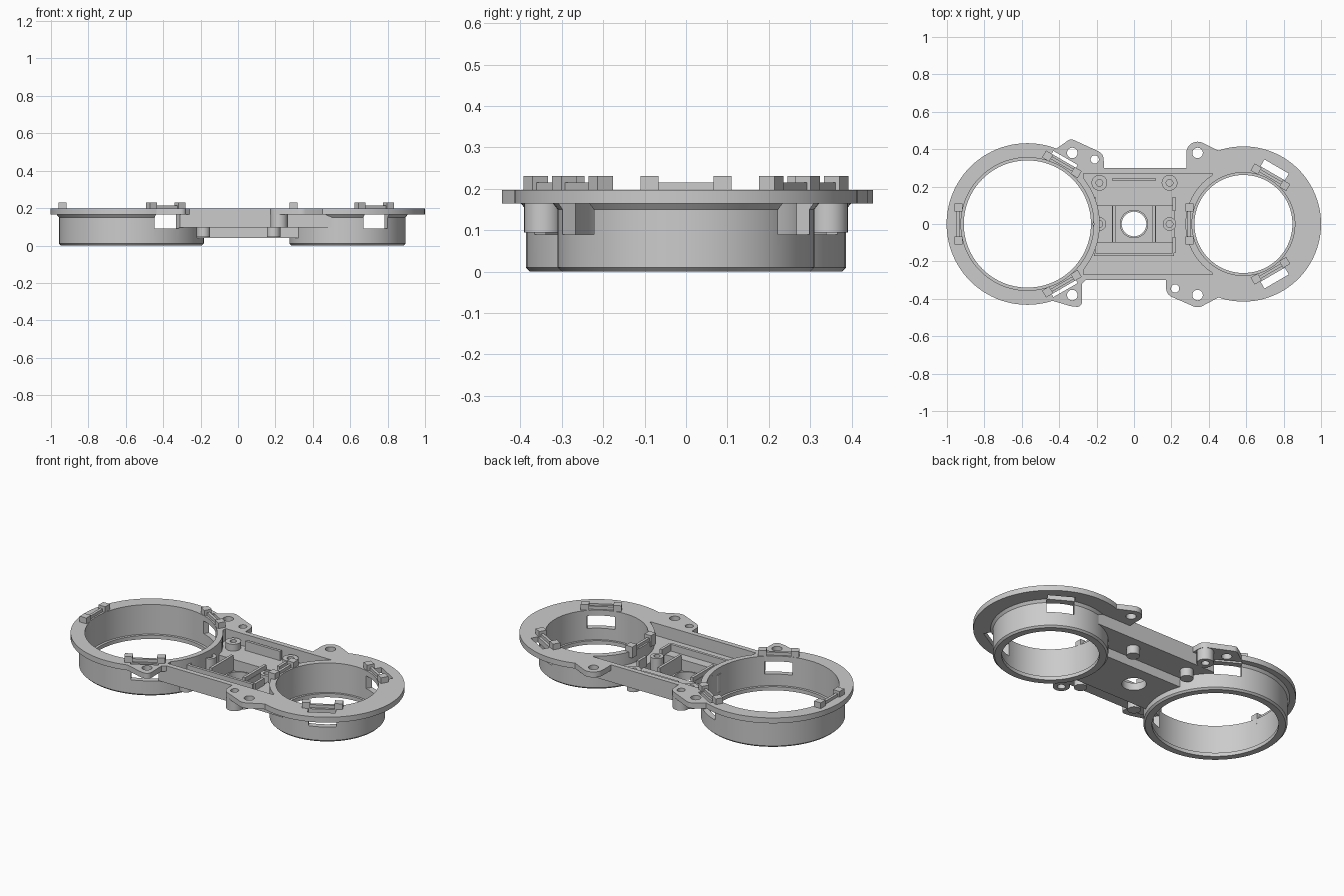
import bpy, bmesh, math
from mathutils import Matrix, Vector

if "Cube" in bpy.data.objects:
    bpy.data.objects.remove(bpy.data.objects["Cube"])

TOP, FL = 0.197, 0.165          # flange top and underside heights
# centre x, flange radius, wall outer, wall inner, bottom lip radius, slot outer radius
RINGS = {"left": (-0.57, 0.432, 0.387, 0.355, 0.34, 0.408),
         "right": (0.585, 0.415, 0.31, 0.275, 0.262, 0.355)}
CLIPS = (60, -60, 180)


def finish(bm, name):
    bmesh.ops.recalc_face_normals(bm, faces=bm.faces)
    me = bpy.data.meshes.new(name)
    bm.to_mesh(me)
    bm.free()
    ob = bpy.data.objects.new(name, me)
    bpy.context.collection.objects.link(ob)
    return ob


def box(name, x0, x1, y0, y1, z0, z1, origin=0.0, angle=0.0):
    """Box given by limits, optionally turned about z and shifted along x."""
    bm = bmesh.new()
    bmesh.ops.create_cube(bm, size=1)
    for v in bm.verts:
        p = Vector(((x0 + x1) / 2 + v.co.x * (x1 - x0),
                    (y0 + y1) / 2 + v.co.y * (y1 - y0),
                    (z0 + z1) / 2 + v.co.z * (z1 - z0)))
        v.co = Matrix.Rotation(math.radians(angle), 3, 'Z') @ p + Vector((origin, 0, 0))
    return finish(bm, name)


def lathe(name, cx, cy, prof, seg=96):
    """Closed (radius, z) profile turned about a vertical axis."""
    bm = bmesh.new()
    rows = []
    for i in range(seg):
        a = math.tau * i / seg
        rows.append([bm.verts.new((cx + r * math.cos(a), cy + r * math.sin(a), z)) for r, z in prof])
    n = len(prof)
    for i in range(seg):
        a, b = rows[i], rows[(i + 1) % seg]
        for j in range(n):
            k = (j + 1) % n
            bm.faces.new((a[j], b[j], b[k], a[k]))
    return finish(bm, name)


def tube(name, cx, cy, ro, ri, z0, z1, seg=32):
    return lathe(name, cx, cy, [(ri, z0), (ro, z0), (ro, z1), (ri, z1)], seg)


def hull(name, circles, z0, z1, seg=32):
    """Plate whose outline wraps around (x, y, radius) circles."""
    bm = bmesh.new()
    for x, y, r in circles:
        for i in range(seg):
            a = math.tau * i / seg
            for z in (z0, z1):
                bm.verts.new((x + r * math.cos(a), y + r * math.sin(a), z))
    res = bmesh.ops.convex_hull(bm, input=bm.verts)
    bmesh.ops.delete(bm, geom=[v for v in bm.verts if not v.link_faces], context='VERTS')
    bmesh.ops.dissolve_limit(bm, angle_limit=0.01, verts=bm.verts, edges=bm.edges)
    return finish(bm, name)


def boolean(target, other, op):
    m = target.modifiers.new("cut", 'BOOLEAN')
    m.operation, m.object, m.solver = op, other, 'EXACT'
    bpy.context.view_layer.objects.active = target
    bpy.ops.object.modifier_apply(modifier=m.name)
    bpy.data.objects.remove(other)


def add(ob):
    boolean(frame, ob, 'UNION')


def cut(ob):
    boolean(frame, ob, 'DIFFERENCE')


# bridge tray and the deeper box beneath it
frame = box("frame", -0.4, 0.5, -0.3, 0.3, 0.095, TOP)
add(box("lower_box", -0.3, 0.38, -0.165, 0.135, 0.04, 0.11))

# flanges with a small sloped root
for cx, R, ro, ri, rl, so in RINGS.values():
    add(lathe("flange", cx, 0, [(ri, 0.15), (ro, 0.15), (ro + 0.012, FL), (R, FL), (R, TOP), (ri, TOP)]))

# screw ears and hanging bosses
EARS = [[(-0.33, 0.38, 0.06), (-0.335, 0.42, 0.032), (-0.21, 0.345, 0.048), (-0.19, 0.29, 0.03), (-0.42, 0.35, 0.04)],
        [(-0.33, -0.39, 0.05), (-0.305, -0.415, 0.028), (-0.31, -0.29, 0.03), (-0.45, -0.37, 0.035)],
        [(0.34, -0.39, 0.055), (0.22, -0.345, 0.048), (0.2, -0.29, 0.03), (0.45, -0.36, 0.03)],
        [(0.34, 0.38, 0.06), (0.31, 0.29, 0.03), (0.45, 0.36, 0.03)]]
for e in EARS:
    add(hull("ear", e, FL, TOP))
for x, y in ((-0.21, 0.345), (0.22, -0.345)):
    add(hull("ear_boss", [(x, y, 0.046)], 0.095, 0.18))

# hollow the tray, its pockets and the ring bores
cut(box("tray_cut", -0.27, 0.42, -0.27, 0.27, 0.125, 0.3))
for x0, x1 in ((-0.1, 0.1), (-0.2, -0.118), (0.118, 0.215)):
    cut(box("pocket_cut", x0, x1, -0.1, 0.1, 0.06, 0.3))
for cx, R, ro, ri, rl, so in RINGS.values():
    cut(hull("bore_cut", [(cx, 0, (ri + ro) / 2)], -0.1, 0.4, 96))

# ring walls with bottom lip
for cx, R, ro, ri, rl, so in RINGS.values():
    add(lathe("ring_wall", cx, 0, [(rl, 0), (ro - 0.01, 0), (ro, 0.01), (ro, TOP),
                                   (ri, TOP), (ri, 0.022), (rl, 0.022)]))

# clip windows and flange slots
for cx, R, ro, ri, rl, so in RINGS.values():
    for a in CLIPS:
        cut(box("window_cut", rl - 0.03, ro + 0.013, -0.075, 0.075, 0.09, FL, cx, a))
        if a != 180:
            cut(box("slot_cut", ro + 0.003, so, -0.075, 0.075, 0.09, 0.3, cx, a))

# screw holes and central hole
for x, y in ((-0.33, 0.38), (-0.33, -0.38), (0.34, 0.38), (0.34, -0.38)):
    cut(hull("hole_cut", [(x, y, 0.028)], -0.1, 0.4))
for x, y in ((-0.21, 0.345), (0.22, -0.345)):
    cut(hull("hole_cut", [(x, y, 0.022)], -0.1, 0.4))
cut(hull("hole_cut", [(0, 0, 0.068)], -0.1, 0.4))

# clips: two upright tabs joined by a low bar
for side, (cx, R, ro, ri, rl, so) in RINGS.items():
    for a in CLIPS:
        for s in (-1, 1):
            y = 0.088 * s
            box(side + "_clip_tab", ri - 0.008, ri + 0.035, y - 0.022, y + 0.022, FL, 0.231, cx, a)
        box(side + "_clip_bar", ri + 0.008, ri + 0.024, -0.07, 0.07, 0.185, 0.215, cx, a)

# bosses standing in the tray and pegs below it
for x in (-0.185, 0.19):
    tube("tray_boss", x, 0.22, 0.042, 0.018, 0.12, 0.165)
    tube("pocket_boss", x, 0, 0.036, 0.018, 0.055, 0.16)
    for y in (-0.22, 0.22):
        hull("peg", [(x, y, 0.036)], 0.045, 0.1)
tube("centre_collar", 0, 0, 0.076, 0.066, 0.04, 0.085, 48)

# raised U-shaped lip, long rib and short ribs
for s in (-1, 1):
    box("lip_side", 0.215 * s - 0.008, 0.215 * s + 0.008, -0.155, -0.07, 0.12, 0.165)
    box("short_rib", 0.215 * s - 0.008, 0.215 * s + 0.008, 0.07, 0.145, 0.12, 0.18)
    box("pocket_rib", 0.108 * s - 0.008, 0.108 * s + 0.008, -0.1, 0.1, 0.06, 0.15)
box("lip_front", -0.215, 0.215, -0.17, -0.154, 0.12, 0.165)
box("long_rib", -0.115, 0.115, 0.23, 0.246, 0.12, 0.18)

# smooth round walls, keep edges sharp
bpy.ops.object.select_all(action='SELECT')
bpy.context.view_layer.objects.active = frame
bpy.ops.object.shade_smooth_by_angle(angle=math.radians(30))
